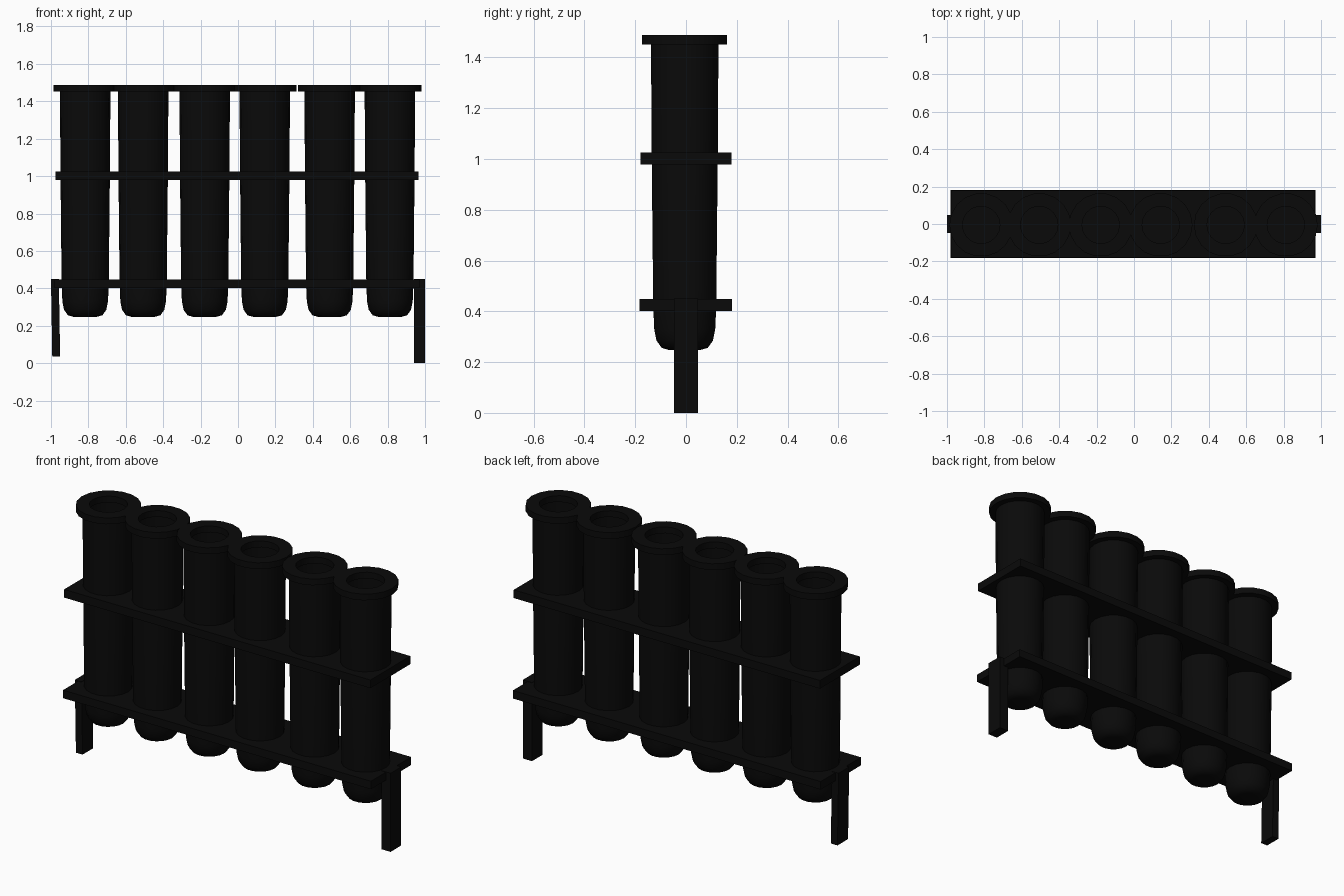
import bpy, bmesh
from math import cos, sin, pi

if "Cube" in bpy.data.objects:
    bpy.data.objects.remove(bpy.data.objects["Cube"])

SIDES = 18
TUBE_Y = -0.005

black = bpy.data.materials.new("black")
black.diffuse_color = (0.003, 0.003, 0.003, 1)
black.use_nodes = True
black.node_tree.nodes["Principled BSDF"].inputs["Base Color"].default_value = black.diffuse_color


def finish(name, bm, smooth=False):
    bmesh.ops.recalc_face_normals(bm, faces=bm.faces)
    mesh = bpy.data.meshes.new(name)
    bm.to_mesh(mesh)
    bm.free()
    mesh.materials.append(black)
    ob = bpy.data.objects.new(name, mesh)
    bpy.context.collection.objects.link(ob)
    if smooth:
        bpy.ops.object.select_all(action='DESELECT')
        ob.select_set(True)
        bpy.context.view_layer.objects.active = ob
        bpy.ops.object.shade_smooth_by_angle(angle=0.7)
    return ob


def box(name, x, y, z, shift=0.0):
    """Box from ranges; shift leans the bottom end along x."""
    bm = bmesh.new()
    bmesh.ops.create_cube(bm, size=1)
    for v in bm.verts:
        low = v.co.z < 0
        v.co = (x[v.co.x > 0] + (shift if low else 0), y[v.co.y > 0], z[v.co.z > 0])
    return finish(name, bm)


def lathe(name, profile, cx, closed_profile=False, cap_first=False):
    """Revolve (radius, z) points around a vertical axis."""
    bm = bmesh.new()
    rings = [[bm.verts.new((cx + r * cos(2 * pi * i / SIDES),
                            TUBE_Y + r * sin(2 * pi * i / SIDES), z))
              for i in range(SIDES)] for r, z in profile]
    pairs = list(zip(rings, rings[1:]))
    if closed_profile:
        pairs.append((rings[-1], rings[0]))
    for a, b in pairs:
        for i in range(SIDES):
            j = (i + 1) % SIDES
            bm.faces.new((a[i], a[j], b[j], b[i]))
    if cap_first:
        bm.faces.new(rings[0][::-1])
    return finish(name, bm, smooth=True)


# Six tubes: thin open shells with rounded bottoms, each with a ring-shaped lip
tube = [(0.06, 0.247), (0.092, 0.256), (0.113, 0.285), (0.122, 0.33),
        (0.126, 0.42), (0.132, 1.0), (0.135, 1.46)]
lip = [(0.10, 1.452), (0.17, 1.452), (0.17, 1.488), (0.10, 1.488)]
for n, cx in enumerate((-0.817, -0.507, -0.178, 0.143, 0.49, 0.812), 1):
    lathe(f"tube_{n}", tube, cx, cap_first=True)
    lathe(f"tube_lip_{n}", lip, cx, closed_profile=True)

# Two solid shelves
box("upper_shelf", (-0.975, 0.965), (-0.18, 0.18), (0.978, 1.025))
box("lower_shelf", (-0.98, 0.97), (-0.183, 0.181), (0.402, 0.448))

# End legs, the left one slightly short and leaning
box("left_leg", (-1.0, -0.958), (-0.048, 0.048), (0.035, 0.45), shift=0.007)
box("right_leg", (0.942, 1.0), (-0.048, 0.048), (0.0, 0.45))
